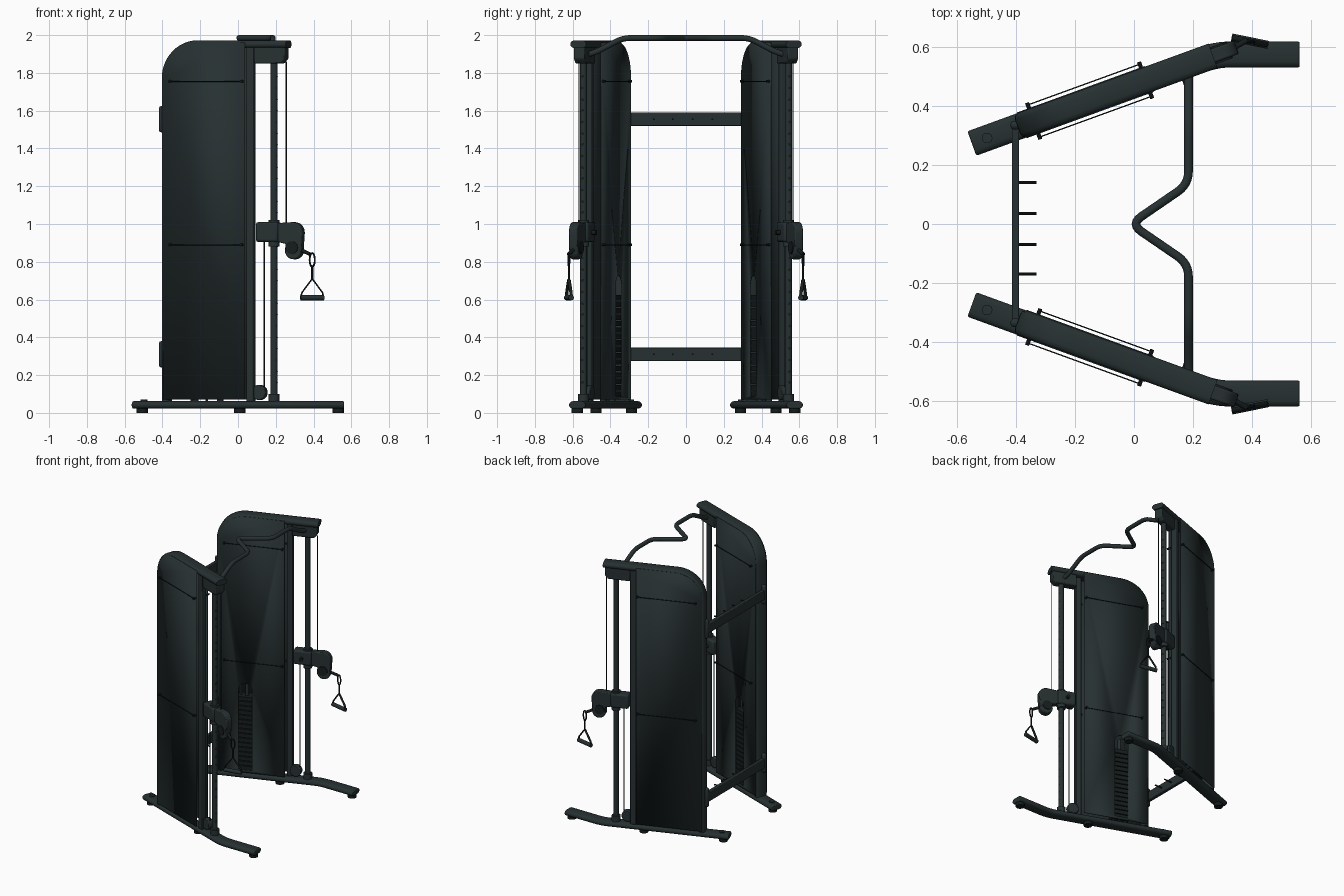
import bpy
import bmesh
from math import sin, cos, pi, radians
from mathutils import Vector

cube = bpy.data.objects.get("Cube")
if cube:
    bpy.data.objects.remove(cube, do_unlink=True)


def material(name, rgb):
    m = bpy.data.materials.new(name)
    m.use_nodes = True
    m.diffuse_color = (*rgb, 1)
    m.node_tree.nodes["Principled BSDF"].inputs["Base Color"].default_value = (*rgb, 1)
    return m


PAINT = material("dark_slate_paint", (0.02, 0.03, 0.031))
BLACK = material("black_steel", (0.008, 0.012, 0.012))

# Each tower has its own axes: u along the slanted beam, v outward, z up
A = radians(20)
U, V, Z = Vector((cos(A), sin(A), 0)), Vector((-sin(A), cos(A), 0)), Vector((0, 0, 1))
ORIGIN = Vector((0, 0.473, 0))


def P(u, v, z):
    return ORIGIN + U * u + V * v + Z * z


def finish(name, bm, mat, mirror=True, bevel=0, solid=0):
    bmesh.ops.recalc_face_normals(bm, faces=bm.faces[:])
    mesh = bpy.data.meshes.new(name)
    bm.to_mesh(mesh)
    bm.free()
    mesh.materials.append(mat)
    ob = bpy.data.objects.new(name, mesh)
    bpy.context.collection.objects.link(ob)
    bpy.ops.object.select_all(action='DESELECT')
    ob.select_set(True)
    bpy.context.view_layer.objects.active = ob
    bpy.ops.object.shade_smooth_by_angle(angle=radians(40))
    if solid:
        mod = ob.modifiers.new("thickness", 'SOLIDIFY')
        mod.thickness, mod.offset = solid, 0
    if bevel:
        mod = ob.modifiers.new("soft_edges", 'BEVEL')
        mod.width, mod.segments = bevel, 2
    if mirror:
        ob.modifiers.new("other_tower", 'MIRROR').use_axis = (False, True, False)
    return ob


def fillet(pts, r, n=6):
    """Round the inner corners of a path with quadratic arcs."""
    pts = [Vector(p) for p in pts]
    out = [pts[0]]
    for a, b, c in zip(pts, pts[1:], pts[2:]):
        p, q = b + (a - b).normalized() * r, b + (c - b).normalized() * r
        for i in range(n + 1):
            t = i / n
            out.append(p * (1 - t) ** 2 + b * 2 * t * (1 - t) + q * t * t)
    return out + [pts[-1]]


def ellipse(a, b, n=12):
    return [(a * cos(2 * pi * i / n), b * sin(2 * pi * i / n)) for i in range(n)]


def pill(width, height, n=5):
    """Flat oval section; first axis is the height."""
    r, h = height / 2, width / 2 - height / 2
    arc = [pi * i / n for i in range(n + 1)]
    return [(r * cos(t), h + r * sin(t)) for t in arc] + [(-r * cos(t), -h - r * sin(t)) for t in arc]


def sweep(name, paths, section, ref, mat=PAINT, **kw):
    """Sweep a section along one or several paths; ref sets its first axis."""
    bm = bmesh.new()
    for path in paths:
        rings = []
        for i, p in enumerate(path):
            t = (path[min(i + 1, len(path) - 1)] - path[max(i - 1, 0)]).normalized()
            a = (ref - t * ref.dot(t)).normalized()
            b = t.cross(a)
            rings.append([bm.verts.new(p + a * x + b * y) for x, y in section])
        for r, s in zip(rings, rings[1:]):
            for j in range(len(r)):
                k = (j + 1) % len(r)
                bm.faces.new((r[j], r[k], s[k], s[j]))
        bm.faces.new(rings[0])
        bm.faces.new(rings[-1])
    return finish(name, bm, mat, **kw)


def rod(name, ends, r, mat=PAINT, ref=U, n=12, **kw):
    return sweep(name, [[a, b] for a, b in ends], ellipse(r, r, n), ref, mat, **kw)


def prism(name, outlines, v0, v1, mat=PAINT, **kw):
    """Extrude u-z outlines across the tower thickness."""
    bm = bmesh.new()
    for pts in outlines:
        f = bm.faces.new([bm.verts.new(P(u, v0, z)) for u, z in pts])
        ext = bmesh.ops.extrude_face_region(bm, geom=[f], use_keep_orig=True)
        verts = [g for g in ext["geom"] if isinstance(g, bmesh.types.BMVert)]
        bmesh.ops.translate(bm, verts=verts, vec=V * (v1 - v0))
    return finish(name, bm, mat, **kw)


def rect(u0, u1, z0, z1):
    return [(u0, z0), (u1, z0), (u1, z1), (u0, z1)]


def arc(cu, cz, r, a0, a1, n=10):
    return [(cu + r * cos(radians(a0 + (a1 - a0) * i / n)),
             cz + r * sin(radians(a0 + (a1 - a0) * i / n))) for i in range(n + 1)]


# Bent floor foot with rubber pads
bend = P(0.298, 0, 0.042)
foot = fillet([P(-0.585, 0, 0.042), bend, Vector((0.562, bend.y, 0.042))], 0.05)
sweep("base_foot", [foot], pill(0.09, 0.04), Z, bevel=0.008)
pads = [P(-0.54, 0, 0), P(0.01, 0, 0), Vector((0.53, bend.y, 0))]
rod("foot_pads", [(p, p + Z * 0.025) for p in pads], 0.03, BLACK, n=16)
rod("foot_bolts", [(P(u, 0, 0.06), P(u, 0, 0.07)) for u in (-0.53, -0.24, -0.1)], 0.018)

# Curved tower frame: rear upright bending into the top beam
frame = [(-0.4, 0.06)] + arc(-0.22, 1.772, 0.18, 180, 90, 12) + [(0.285, 1.952)]
sweep("tower_frame", [[P(u, 0, z) for u, z in frame]], [(y, x) for x, y in pill(0.09, 0.04)], V)

# Side panels, the inner one with a weight stack window
outline = [(0.055, 0.07), (-0.405, 0.07)] + arc(-0.22, 1.775, 0.185, 180, 90) + [(0.055, 1.96)]
window = [(-0.265, 0.09), (-0.17, 0.09)] + arc(-0.2175, 0.68, 0.0475, 0, 180)
for name, v, loops in (("outer_panel", 0.044, [outline]), ("inner_panel", -0.044, [outline, window])):
    bm = bmesh.new()
    for loop in loops:
        vs = [bm.verts.new(P(u, v, z)) for u, z in loop]
        for a, b in zip(vs, vs[1:] + vs[:1]):
            bm.edges.new((a, b))
    bmesh.ops.triangle_fill(bm, edges=bm.edges[:], use_beauty=True)
    finish(name, bm, PAINT, solid=0.005)

# Panel studs and the thin rails between them
studs = [(P(u, s * 0.04, z), P(u, s * 0.066, z))
         for u in (-0.362, 0.042) for z in (0.89, 1.755) for s in (-1, 1)]
rod("panel_studs", studs, 0.007, BLACK, Z, 8)
rod("panel_rails", [(P(-0.362, v, z), P(0.042, v, z)) for v in (-0.058, 0.058) for z in (0.89, 1.755)],
    0.0025, BLACK, Z, 6)

# Weight stack, guide rods and selector stem
prism("weight_plates", [rect(-0.28, -0.155, 0.085 + 0.034 * i, 0.113 + 0.034 * i) for i in range(16)],
      -0.036, 0.036, BLACK)
rod("guide_rods", [(P(u, 0, 0.06), P(u, 0, 1.94)) for u in (-0.26, -0.175)], 0.007)
rod("selector_stem", [(P(-0.2175, 0, 0.08), P(-0.2175, 0, 0.72))], 0.012)

# Front upright and adjustment column with pin holes
prism("front_upright", [rect(0.058, 0.098, 0.06, 1.94)], -0.005, 0.036, bevel=0.005)
rod("adjustment_column", [(P(0.203, 0, 0.06), P(0.203, 0, 1.94))], 0.018, n=20)
rod("column_collars", [(P(0.203, 0, 0.06), P(0.203, 0, 0.1)), (P(0.203, 0, 0.88), P(0.203, 0, 1.02))],
    0.03, n=20)
rod("column_holes", [(P(0.21, 0, 0.16 + 0.06 * i), P(0.2215, 0, 0.16 + 0.06 * i)) for i in range(28)],
    0.007, BLACK, Z, 8)

# Pulley housings, top and bottom
prism("top_pulley_housing", [[(0.1, 1.94), (0.1, 1.85), (0.252, 1.85), (0.275, 1.875), (0.275, 1.94)]],
      -0.03, 0.03, bevel=0.006)
prism("bottom_pulley", [arc(0.122, 0.108, 0.04, 0, 345, 23)], -0.02, 0.02, bevel=0.005)

# Cables
rod("cables", [(P(0.148, 0, 0.1), P(0.148, 0, 0.92)), (P(0.272, 0, 0.99), P(0.272, 0, 1.86))],
    0.0035, BLACK, n=6)

# Sliding carriage with hooked swivel arm
prism("carriage", [rect(0.11, 0.235, 0.905, 1.01)], -0.036, 0.036, bevel=0.012)
arm = ([(0.23, 0.905), (0.275, 0.895)] + arc(0.318, 0.86, 0.047, 180, 340, 10)
       + arc(0.315, 0.955, 0.055, 0, 90, 6) + [(0.23, 1.005)])
prism("swivel_arm", [arm], -0.024, 0.024, bevel=0.006)
prism("arm_pulley", [arc(0.312, 0.875, 0.034, 0, 340, 17)], -0.03, 0.03, BLACK)
rod("lock_pin", [(P(0.17, -0.06, 0.955), P(0.17, -0.03, 0.955))], 0.012, BLACK, Z)

# Carabiner, strap and stirrup handle
H = Vector((0.393, 0.62, 0))
across = Vector((0.98, -0.2, 0))
normal = across.cross(Z)


def hang(a, z):
    return H + across * a + Z * z


rod("cable_stop", [(P(0.35, 0, 0.865), hang(-0.012, 0.84))], 0.01, BLACK, Z, 10)
link = [hang(0.014 * cos(t), 0.81 + 0.036 * sin(t)) for t in [2 * pi * i / 16 for i in range(17)]]
sweep("carabiner", [link], ellipse(0.005, 0.005, 8), normal, BLACK)
rod("handle_strap", [(hang(0, 0.778), hang(0, 0.70))], 0.006, BLACK, n=8)
stirrup = fillet([hang(-0.06, 0.612), hang(-0.057, 0.635), hang(-0.004, 0.705), hang(0.004, 0.705),
                  hang(0.057, 0.635), hang(0.06, 0.612)], 0.003, 3)
sweep("handle_stirrup", [stirrup], ellipse(0.009, 0.004, 8), normal, BLACK)
rod("handle_grip", [(hang(-0.063, 0.61), hang(0.063, 0.61))], 0.014, PAINT, Z, 14)

# Rear crossbars with brackets and accessory pins
for name, z in (("upper", 1.555), ("lower", 0.31)):
    sweep(name + "_crossbar", [[Vector((-0.402, y, z)) for y in (-0.335, 0.335)]],
          [(-0.035, -0.0125), (0.035, -0.0125), (0.035, 0.0125), (-0.035, 0.0125)], Z,
          mirror=False, bevel=0.004)
    sweep(name + "_bracket", [[Vector((-0.402, 0.335, z + d)) for d in (-0.07, 0.07)]],
          [(-0.017, -0.015), (0.017, -0.015), (0.017, 0.015), (-0.017, 0.015)], Vector((1, 0, 0)),
          bevel=0.012)
    rod(name + "_pins", [(Vector((-0.395, y, z)), Vector((-0.33, y, z))) for y in (-0.17, -0.07, 0.035, 0.14)],
        0.005, BLACK, Z, 8, mirror=False)

# Pull-up bar with a central V bend
half = [(0.185, 0.56, 1.89), (0.185, 0.485, 1.905), (0.185, 0.335, 1.985), (0.185, 0.135, 1.985)]
path = fillet(half + [(-0.012, 0, 1.985)] + [(x, -y, z) for x, y, z in reversed(half)], 0.045)
sweep("pull_up_bar", [path], ellipse(0.015, 0.015, 14), Z, mirror=False)
